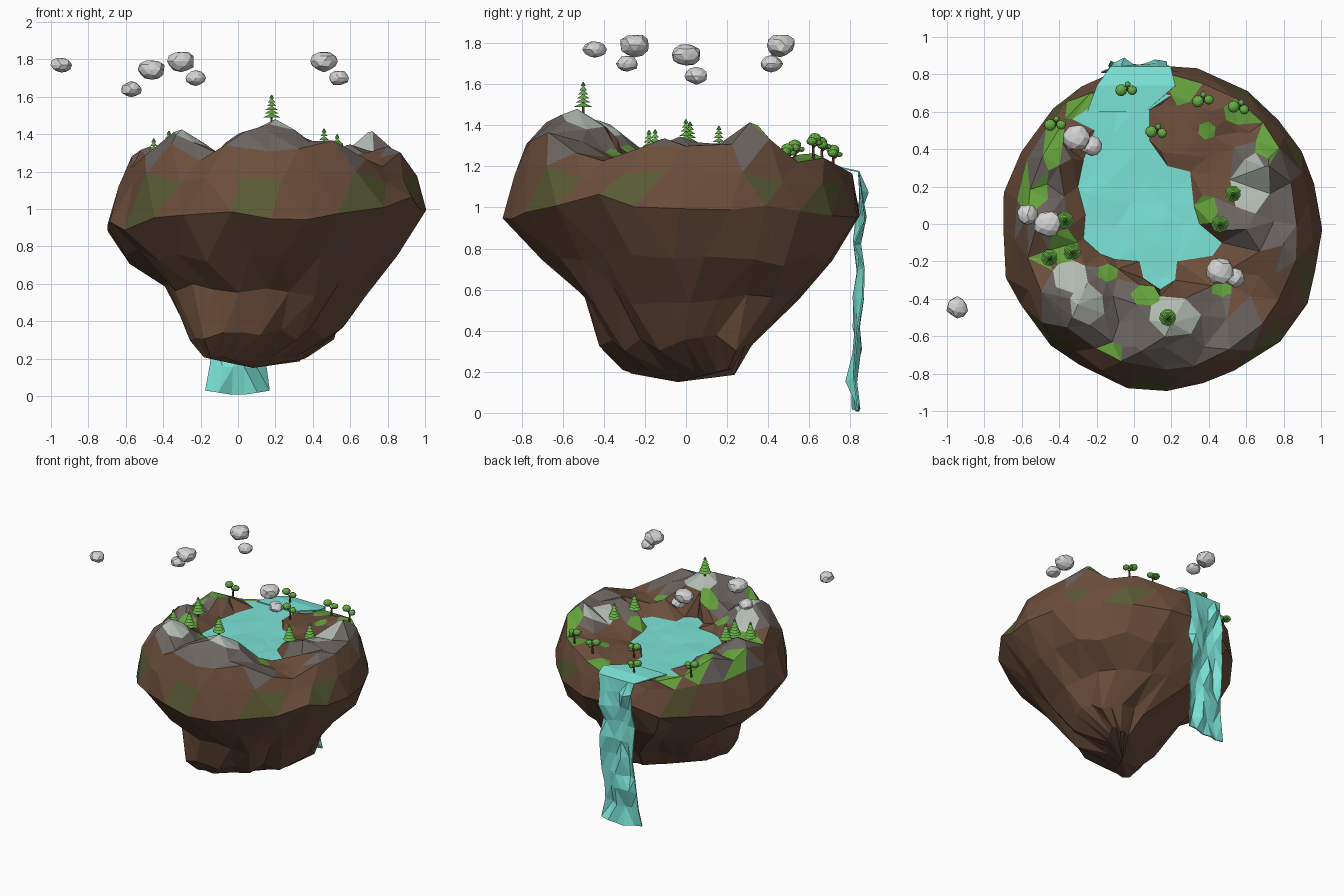
import bpy, bmesh, math, random
from mathutils import Vector, Matrix
from mathutils.geometry import delaunay_2d_cdt

random.seed(7)
if "Cube" in bpy.data.objects:
    bpy.data.objects.remove(bpy.data.objects["Cube"])

WATER = 1.19
SEGMENTS = 24


def material(name, r, g, b):
    mat = bpy.data.materials.new(name)
    mat.use_nodes = True
    mat.diffuse_color = (r, g, b, 1)
    mat.node_tree.nodes["Principled BSDF"].inputs["Base Color"].default_value = (r, g, b, 1)
    return mat


dirt = material("dirt brown", .15, .077, .045)
grass = material("grass green", .13, .36, .045)
moss = material("moss olive", .1, .105, .035)
rock = material("rock grey", .15, .13, .12)
pale = material("pale rock", .45, .5, .45)
water = material("water turquoise", .2, .78, .69)
leaf = material("leaf green", .13, .42, .06)
bark = material("bark brown", .18, .07, .04)
cloud = material("cloud grey", .66, .66, .66)


def make_object(name, bm, mats):
    mesh = bpy.data.meshes.new(name)
    bm.to_mesh(mesh)
    bm.free()
    for mat in mats:
        mesh.materials.append(mat)
    obj = bpy.data.objects.new(name, mesh)
    bpy.context.collection.objects.link(obj)
    return obj


def wobble(amount):
    return random.uniform(-amount, amount)


# Hills: x, y, rise, spread
HILLS = [(-.3, -.43, .21, .2), (.2, -.53, .265, .24), (.04, -.68, .2, .18),
         (.72, .31, .2, .17), (.6, -.03, .13, .2), (.45, -.66, .16, .25), (.8, -.1, .12, .2),
         (-.45, .35, .1, .15), (-.47, .02, .12, .13), (-.42, -.52, .11, .18), (.48, .62, .08, .17)]


def ground(x, y):
    rise = max(h * math.exp(-((x - a) ** 2 + (y - b) ** 2) / s ** 2) for a, b, h, s in HILLS)
    return 1.215 - .1 * max(0, y - .3) + rise


# Lake shoreline
SHORE = [(.2, .69), (.08, .61), (.08, .45), (.18, .31), (.3, .28), (.32, .1), (.35, 0),
         (.47, -.1), (.42, -.17), (.23, -.2), (.22, -.3), (.14, -.35), (.05, -.29),
         (.03, -.2), (-.1, -.19), (-.18, -.16), (-.27, -.08), (-.26, .05), (-.3, .2),
         (-.27, .34), (-.21, .5), (-.33, .56), (-.18, .66), (0, .7)]

# Colour patches on top: x, y, half width, half depth
MEADOWS = [(-.54, .17, .09, .08), (-.38, -.12, .08, .1), (-.44, .4, .06, .12), (-.29, .65, .09, .07),
           (-.14, -.26, .06, .05), (.06, -.38, .08, .06), (.47, -.35, .06, .04), (.39, .08, .06, .08),
           (.25, .71, .07, .08), (.39, .5, .05, .05), (.72, .41, .08, .06), (.54, .6, .06, .07),
           (-.13, -.67, .07, .04), (-.53, -.2, .06, .06)]
PALE_SPOTS = [(-.34, -.28, .1, .09), (-.25, -.44, .1, .1), (.22, -.5, .14, .11), (.62, .2, .11, .15)]
BROWN_GAP = [(.66, -.3, .17, .17)]


def within(x, y, patches, grow=1.0):
    return any(math.hypot((x - a) / w, (y - b) / d) < grow for a, b, w, d in patches)


def in_lake(x, y):
    inside = False
    for (ax, ay), (bx, by) in zip(SHORE, SHORE[1:] + SHORE[:1]):
        if (ay > y) != (by > y) and x < ax + (y - ay) * (bx - ax) / (by - ay):
            inside = not inside
    return inside


def shore_distance(x, y):
    return min(math.hypot(x - a, y - b) for a, b in SHORE)


# Island sides as rings: height, x limits, y limits, diagonal stretch
RINGS = [(1.28, -.58, .88, -.78, .8, 0), (1.15, -.65, .95, -.84, .82, 0),
         (.97, -.715, 1.01, -.885, .85, 0), (.75, -.61, .87, -.68, .73, 0),
         (.57, -.38, .67, -.52, .55, 0), (.34, -.27, .55, -.43, .33, .4),
         (.2, -.18, .37, -.3, .24, 1)]
island = bmesh.new()
rings, rim = [], []
for level, (z, x0, x1, y0, y1, stretch) in enumerate(RINGS):
    ring = []
    for i in range(SEGMENTS):
        angle = math.tau * (i + .5 * (level % 2) + wobble(.2)) / SEGMENTS
        size = 1 + wobble(.02 if level < 3 else .045)
        x = (x0 + x1) / 2 + (x1 - x0) / 2 * math.cos(angle - stretch / 2) * size
        y = (y0 + y1) / 2 + (y1 - y0) / 2 * math.sin(angle + stretch / 2) * size
        if level == 0:
            height = ground(x, y)
            rim.append((x, y))
        elif level == 1:
            height = .6 * ground(x, y) + .39 + wobble(.03)
        else:
            tilt = .06 * math.cos(angle) if level == 2 else 0
            height = z + tilt + wobble(.045 if level < 6 else .015)
        ring.append(island.verts.new((x, y, height)))
    rings.append(ring)
for level, (upper, lower) in enumerate(zip(rings, rings[1:])):
    for i in range(SEGMENTS):
        j = (i + 1) % SEGMENTS
        if level % 2 == 0:
            island.faces.new((upper[i], lower[i], upper[j]))
            island.faces.new((upper[j], lower[i], lower[j]))
        else:
            island.faces.new((upper[i], lower[i], lower[j]))
            island.faces.new((upper[i], lower[j], upper[j]))
base = island.verts.new((.08, -.04, .15))
for i in range(SEGMENTS):
    island.faces.new((rings[-1][i], base, rings[-1][(i + 1) % SEGMENTS]))

# Terrain and lake: scattered points triangulated around shoreline and patches
points = rim + SHORE


def add_point(x, y, gap):
    if math.hypot((x - .15) / .73, y / .79) < .92 and shore_distance(x, y) > gap:
        points.append((x, y))


for i in range(-6, 7):
    for j in range(-6, 7):
        x, y = .14 + i * .125 + wobble(.035), j * .125 + wobble(.035)
        if not within(x, y, MEADOWS + PALE_SPOTS, 1.4):
            add_point(x, y, .065)
for a, b, w, d in MEADOWS + PALE_SPOTS:
    start = wobble(1)
    for k in range(6):
        turn = start + math.tau * k / 6
        x, y = a + w * math.cos(turn), b + d * math.sin(turn)
        if not in_lake(x, y):
            add_point(x, y, .03)
for x, y, rise, spread in HILLS:
    add_point(x, y, .065)
rim_ids = list(range(SEGMENTS))
shore_ids = list(range(SEGMENTS, SEGMENTS + len(SHORE)))
flat, _, tris, *_ = delaunay_2d_cdt([Vector(p) for p in points], [], [rim_ids, shore_ids], 1, 1e-5)
lake = bmesh.new()
land_verts, lake_verts = [], []
for p in flat:
    on_shore = shore_distance(*p) < .001
    land_verts.append(island.verts.new((p.x, p.y, WATER if on_shore else ground(*p))))
    lake_verts.append(lake.verts.new((p.x, p.y, WATER if on_shore else WATER + wobble(.006))))
for tri in tris:
    middle = sum((flat[i] for i in tri), Vector((0, 0))) / len(tri)
    if in_lake(*middle):
        lake.faces.new([lake_verts[i] for i in tri])
    else:
        island.faces.new([land_verts[i] for i in tri])
for bm in (island, lake):
    bmesh.ops.delete(bm, geom=[v for v in bm.verts if not v.link_faces], context='VERTS')
bmesh.ops.remove_doubles(island, verts=island.verts, dist=.0005)
bmesh.ops.recalc_face_normals(island, faces=island.faces)

# Ground colours by place
MOSSES = [(-.46, -.6, 1.07), (.08, -.83, 1.02), (.7, -.63, 1.05), (.92, -.3, 1.07),
          (.9, .42, 1.13), (.65, .7, 1.03), (-.4, .66, 1.06)]
for face in island.faces:
    c = face.calc_center_median()
    left_cliff = c.x < -.38 and 0 < c.y < .5 and c.z > 1.08
    if face.normal.z > .45 and c.z > 1.12:
        high = c.z > 1.265 and c.y < .58 and not within(c.x, c.y, BROWN_GAP)
        if within(c.x, c.y, MEADOWS):
            face.material_index = 1
        elif within(c.x, c.y, PALE_SPOTS):
            face.material_index = 4
        elif high or left_cliff:
            face.material_index = 3
    elif left_cliff:
        face.material_index = 3
    elif any((c - Vector(m)).length < .11 for m in MOSSES):
        face.material_index = 2
make_object("island", island, [dirt, grass, moss, rock, pale])
make_object("lake", lake, [water])

# Waterfall, a rippled sheet over the back edge: y, z, middle, half width
FALL = [(.6, 1.194, -.09, .16), (.74, 1.196, .01, .2), (.84, 1.175, .03, .155)]
FALL += [(y, z, .03 * z, .15) for y, z in
         ((.865, 1.08), (.85, .95), (.84, .83), (.86, .7), (.84, .56),
          (.82, .42), (.835, .3), (.805, .16))] + [(.82, .03, 0, .17)]
fall = bmesh.new()
rows = []
for k, (y, z, centre, half) in enumerate(FALL):
    row = []
    for i in range(6):
        across = i / 2.5 - 1
        x = centre + across * (half + wobble(.012))
        ripple = wobble(.026) if k > 2 else 0
        drop = wobble(.015) if 2 < k < 11 else 0
        dip = -.028 * (1 - abs(across)) if k == 11 else 0
        row.append(fall.verts.new((x, y + ripple, z + drop + dip)))
    rows.append(row)
for a, b in zip(rows, rows[1:]):
    for i in range(5):
        fall.faces.new((a[i], a[i + 1], b[i + 1], b[i]))
bmesh.ops.triangulate(fall, faces=fall.faces)
bmesh.ops.recalc_face_normals(fall, faces=fall.faces)
sheet = make_object("waterfall", fall, [water])
thick = sheet.modifiers.new("thickness", 'SOLIDIFY')
thick.thickness, thick.offset = .008, 0


def paint(result, index):
    for v in result["verts"]:
        for f in v.link_faces:
            f.material_index = index


def stick(bm, a, b, r1, r2, index, sides=6):
    a, b = Vector(a), Vector(b)
    turn = (b - a).to_track_quat('Z', 'Y').to_matrix().to_4x4()
    paint(bmesh.ops.create_cone(bm, cap_ends=True, segments=sides, radius1=r1, radius2=r2,
          depth=(b - a).length, matrix=Matrix.Translation((a + b) / 2) @ turn), index)


# Pines: tiers of cones on a trunk
for n, (x, y) in enumerate([(.18, -.5), (-.45, -.18), (-.33, -.15), (.46, 0), (.53, .16), (-.37, .02)]):
    pine = bmesh.new()
    stick(pine, (0, 0, -.02), (0, 0, .1), .007, .003, 1)
    for t in range(6):
        z, r = .016 + t * .02, .046 - t * .0066
        stick(pine, (0, 0, z), (0, 0, z + .02), r, .003, 0, 9)
    make_object(f"pine_{n + 1}", pine, [leaf, bark]).location = (x, y, ground(x, y))

# Round trees: forked trunks with leaf clumps
for n, (x, y) in enumerate([(-.04, .715), (.37, .66), (.56, .62), (-.42, .53), (.12, .49)]):
    tree = bmesh.new()
    stick(tree, (0, 0, -.02), (.005, 0, .05), .009, .006, 1)
    for px, py, pz, r in ((-.028, .006, .09, .032), (.03, -.006, .075, .026), (.012, .03, .068, .016)):
        stick(tree, (.005, 0, .045), (px, py, pz), .005, .003, 1)
        place = Matrix.Translation((px, py, pz)) @ Matrix.Diagonal((r, r, r * .8, 1))
        paint(bmesh.ops.create_icosphere(tree, subdivisions=2, radius=1, matrix=place), 0)
    obj = make_object(f"round_tree_{n + 1}", tree, [leaf, bark])
    obj.location = (x, y, max(ground(x, y), WATER))
    obj.rotation_euler.z = wobble(.5)

# Floating cloud stones
CLOUDS = [(-.945, -.445, 1.77, .056), (-.46, 0, 1.745, .073), (-.57, .05, 1.64, .055),
          (-.305, .46, 1.79, .073), (-.225, .415, 1.7, .053), (.46, -.25, 1.79, .073),
          (.54, -.285, 1.7, .053)]
for n, (x, y, z, r) in enumerate(CLOUDS):
    stone = bmesh.new()
    bmesh.ops.create_icosphere(stone, subdivisions=2, radius=r)
    for v in stone.verts:
        v.co *= 1 + wobble(.1)
        v.co.z *= .75
    make_object(f"cloud_stone_{n + 1}", stone, [cloud]).location = (x, y, z)
